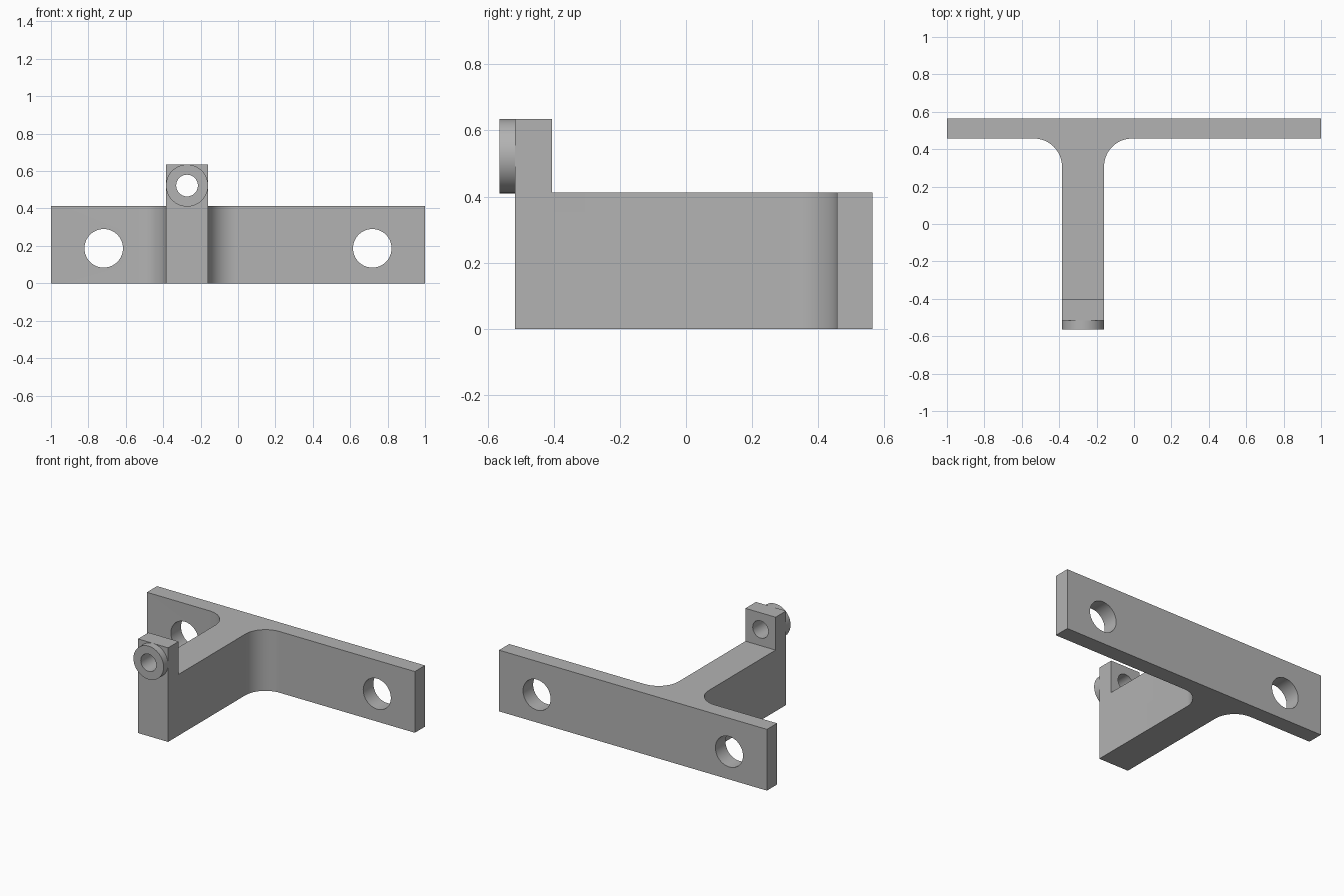
import bpy, bmesh, math
from mathutils import Matrix

if "Cube" in bpy.data.objects:
    bpy.data.objects.remove(bpy.data.objects["Cube"], do_unlink=True)

# Main dimensions
FRONT, BACK, PLATE_FRONT = -0.517, 0.565, 0.457
WEB_L, WEB_R = -0.385, -0.16
WEB_X = (WEB_L + WEB_R) / 2
HEIGHT, TOP, FILLET = 0.413, 0.635, 0.15
BOSS_R = (WEB_R - WEB_L) / 2
BOSS_Z = TOP - BOSS_R

GREY = (0.45, 0.45, 0.45, 1)
grey = bpy.data.materials.new("plain grey")
grey.use_nodes = True
grey.diffuse_color = GREY
grey.node_tree.nodes["Principled BSDF"].inputs["Base Color"].default_value = GREY


def add_object(name, bm):
    mesh = bpy.data.meshes.new(name)
    bmesh.ops.recalc_face_normals(bm, faces=bm.faces)
    bm.to_mesh(mesh)
    bm.free()
    mesh.materials.append(grey)
    obj = bpy.data.objects.new(name, mesh)
    bpy.context.collection.objects.link(obj)
    return obj


def prism(name, outline, z0, z1):
    bm = bmesh.new()
    face = bm.faces.new([bm.verts.new((x, y, z0)) for x, y in outline])
    made = bmesh.ops.extrude_face_region(bm, geom=[face])["geom"]
    top = [v for v in made if isinstance(v, bmesh.types.BMVert)]
    bmesh.ops.translate(bm, verts=top, vec=(0, 0, z1 - z0))
    return add_object(name, bm)


def cylinder_y(name, x, z, radius, y0, y1):
    bm = bmesh.new()
    place = Matrix.Translation((x, (y0 + y1) / 2, z)) @ Matrix.Rotation(math.pi / 2, 4, "X")
    bmesh.ops.create_cone(bm, cap_ends=True, segments=64, radius1=radius,
                          radius2=radius, depth=y1 - y0, matrix=place)
    return add_object(name, bm)


def combine(obj, tool, operation):
    mod = obj.modifiers.new(operation.lower(), "BOOLEAN")
    mod.operation, mod.solver, mod.object = operation, "EXACT", tool
    bpy.context.view_layer.objects.active = obj
    bpy.ops.object.modifier_apply(modifier=mod.name)
    bpy.data.objects.remove(tool, do_unlink=True)


def fillet(cx, start, end, steps=16):
    cy = PLATE_FRONT - FILLET
    angles = [math.radians(start + (end - start) * i / steps) for i in range(steps + 1)]
    return [(cx + FILLET * math.cos(a), cy + FILLET * math.sin(a)) for a in angles]


# T-shaped bracket with filleted inner corners
outline = [(WEB_L, FRONT), (WEB_R, FRONT)]
outline += fillet(WEB_R + FILLET, 180, 90)
outline += [(1, PLATE_FRONT), (1, BACK), (-1, BACK), (-1, PLATE_FRONT)]
outline += fillet(WEB_L - FILLET, 90, 0)
bracket = prism("bracket", outline, 0, HEIGHT)

# Upright lug at the front end of the web
lug_back = -0.405
lug = prism("lug", [(WEB_L, FRONT), (WEB_R, FRONT), (WEB_R, lug_back), (WEB_L, lug_back)],
            HEIGHT, TOP)
combine(bracket, lug, "UNION")

# Round boss on the lug
boss = cylinder_y("boss", WEB_X, BOSS_Z, BOSS_R, -BACK, FRONT)

# Mounting holes and the bore through lug and boss
for x in (-0.718, 0.718):
    combine(bracket, cylinder_y("hole_cutter", x, 0.187, 0.103, 0.3, 0.7), "DIFFERENCE")
for part in (bracket, boss):
    combine(part, cylinder_y("bore_cutter", WEB_X, BOSS_Z, 0.058, -0.7, -0.3), "DIFFERENCE")

# Merge flush faces and shade the round surfaces
for part in (bracket, boss):
    bm = bmesh.new()
    bm.from_mesh(part.data)
    bmesh.ops.remove_doubles(bm, verts=bm.verts, dist=0.0001)
    bmesh.ops.dissolve_limit(bm, angle_limit=math.radians(0.5),
                             verts=bm.verts, edges=bm.edges)
    bm.to_mesh(part.data)
    bm.free()
    bpy.ops.object.select_all(action="DESELECT")
    part.select_set(True)
    bpy.context.view_layer.objects.active = part
    bpy.ops.object.shade_smooth_by_angle(angle=math.radians(30))
